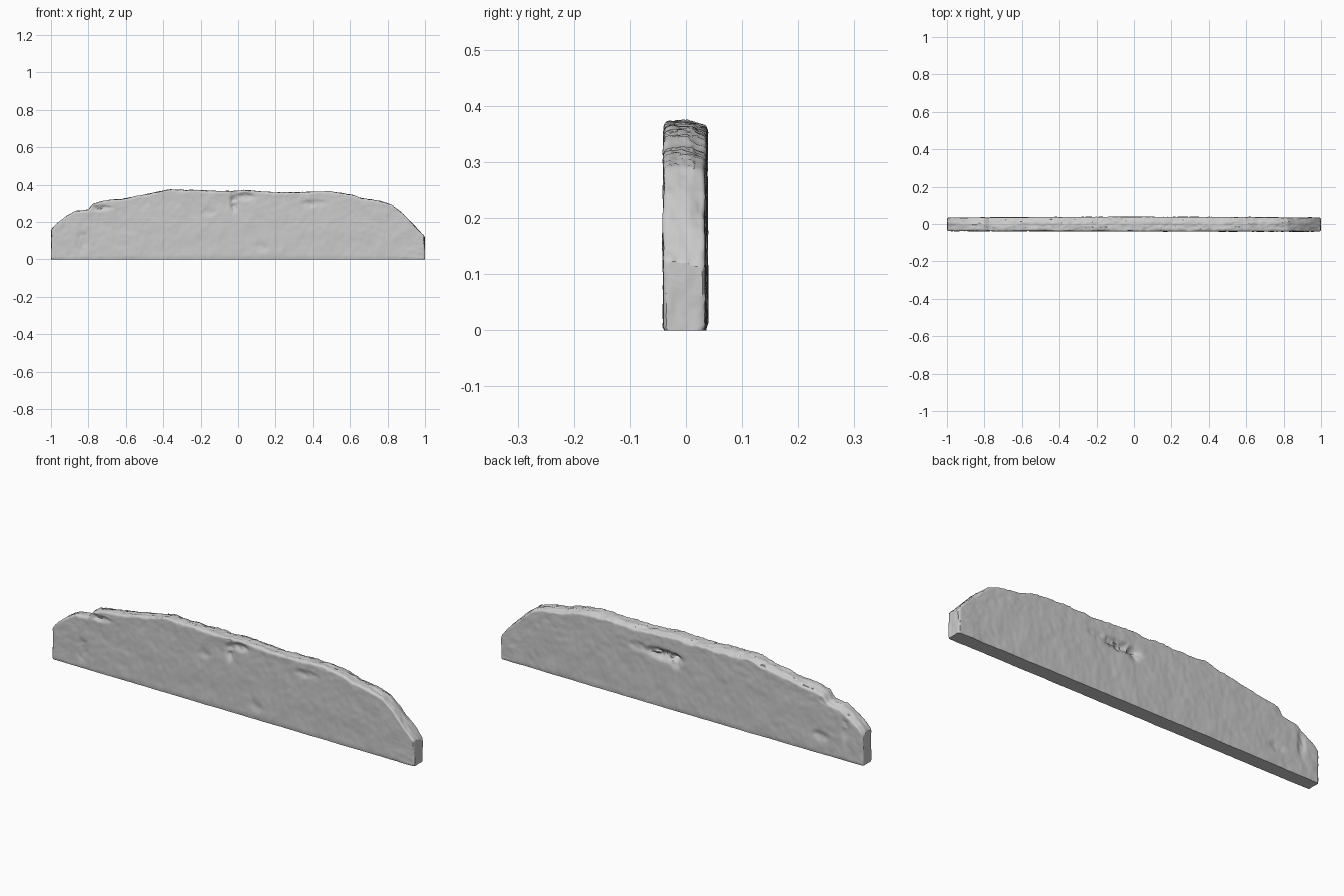
import bpy, bmesh, math
from mathutils import Vector, noise

if "Cube" in bpy.data.objects:
    bpy.data.objects.remove(bpy.data.objects["Cube"])

NX, NY, NZ = 280, 10, 40

# Worn top outline (x, z)
OUTLINE = [(-1, .16), (-.97, .19), (-.93, .222), (-.87, .258), (-.8, .268), (-.775, .298),
           (-.7, .315), (-.6, .327), (-.5, .347), (-.42, .363), (-.36, .374), (-.2, .37),
           (-.1, .365), (.05, .37), (.2, .358), (.35, .361), (.5, .362), (.6, .348),
           (.66, .328), (.75, .315), (.82, .295), (.88, .245), (.95, .175), (1, .12)]

# Chips and gouges: side (-1 front, 1 back), x, z, x radius, z radius, depth
DENTS = [(-1, -.02, .31, .02, .05, .013), (-1, .04, .335, .04, .02, .009),
         (-1, -.16, .255, .035, .02, .005), (-1, -.74, .275, .06, .014, .008),
         (-1, .4, .3, .06, .018, .005), (-1, .13, .07, .03, .03, .004),
         (-1, -.83, .09, .03, .05, .005), (1, .1, .262, .09, .024, .016),
         (1, .03, .25, .03, .03, .010), (1, .24, .27, .04, .02, .006),
         (1, -.9, .16, .02, .06, .006), (1, -.76, .09, .05, .02, .005),
         (1, -.84, .27, .07, .018, .008)]


def fbm(x, y, z, octaves=4):
    return noise.fractal(Vector((x, y, z)), 0.8, 2.0, octaves)


def outline(x):
    for (x0, z0), (x1, z1) in zip(OUTLINE, OUTLINE[1:]):
        if x <= x1:
            return z0 + (z1 - z0) * (x - x0) / (x1 - x0)
    return OUTLINE[-1][1]


def rounding(d, r):
    """Inset of a rounded edge at distance d from it."""
    return r - math.sqrt(max(0, r * r - (r - d) ** 2)) if d < r else 0


def place(i, j, k):
    """Position of one lattice point on the weathered slab."""
    x = -1 + 2 * i / NX
    v = -1 + 2 * j / NY
    t = 1 - (1 - k / NZ) ** 1.5
    # ragged, slightly layered top that drops toward the back
    end = min(1, (1 - abs(x)) / .08)
    h = outline(x) + .004 * fbm(x * 14, v * .8, 3) + .0025 * fbm(x * 45, v * 3, 8)
    h -= .007 * max(0, v) ** 2 * (1 + fbm(x * 6, 2, 1))
    z = h * t
    # front and back faces, bulging toward the back at mid-length
    front = -.039 - .0015 * x
    back = .033 + .005 * (1 - x * x)
    r = max(.005, .011 + .008 * fbm(x * 9, v * 2, 5))
    inset = rounding(h - z, r) + .6 * rounding(1 - abs(x), .008) + rounding(z, .003)
    side = -1 if v < 0 else 1
    inset -= .0022 * fbm(x * 9, side * 7, z * 9) + .001 * fbm(x * 35, side * 7, z * 35, 2)
    for s, dx, dz, rx, rz, depth in DENTS:
        if s == side:
            q = ((x - dx) / rx) ** 2 + ((z - dz) / rz) ** 2
            if q < 6:
                inset += depth * math.exp(-q * q) * (1 + .8 * fbm(x * 30, 4, z * 40))
    y = (front + back) / 2 + v * ((back - front) / 2 - inset)
    # gently uneven end faces
    if i in (0, NX):
        x -= math.copysign(.002 + .002 * fbm(v * 2, x, z * 15), x)
    return x, y, z


# Broken stone slab: surface of a box lattice
bm = bmesh.new()
verts = {}


def vert(*key):
    if key not in verts:
        verts[key] = bm.verts.new(place(*key))
    return verts[key]


def sheet(na, nb, key):
    for a in range(na):
        for b in range(nb):
            bm.faces.new([vert(*key(a + p, b + q)) for p, q in ((0, 0), (1, 0), (1, 1), (0, 1))])


for e in (0, 1):
    sheet(NX, NZ, lambda a, b: (a, e * NY, b))   # front, back
    sheet(NX, NY, lambda a, b: (a, b, e * NZ))   # bottom, top
    sheet(NY, NZ, lambda a, b: (e * NX, a, b))   # left and right ends
bmesh.ops.recalc_face_normals(bm, faces=bm.faces)

mesh = bpy.data.meshes.new("stone_slab")
bm.to_mesh(mesh)
bm.free()
slab = bpy.data.objects.new("stone_slab", mesh)
bpy.context.collection.objects.link(slab)
bpy.context.view_layer.objects.active = slab
slab.select_set(True)
bpy.ops.object.shade_smooth_by_angle(angle=math.radians(45))
